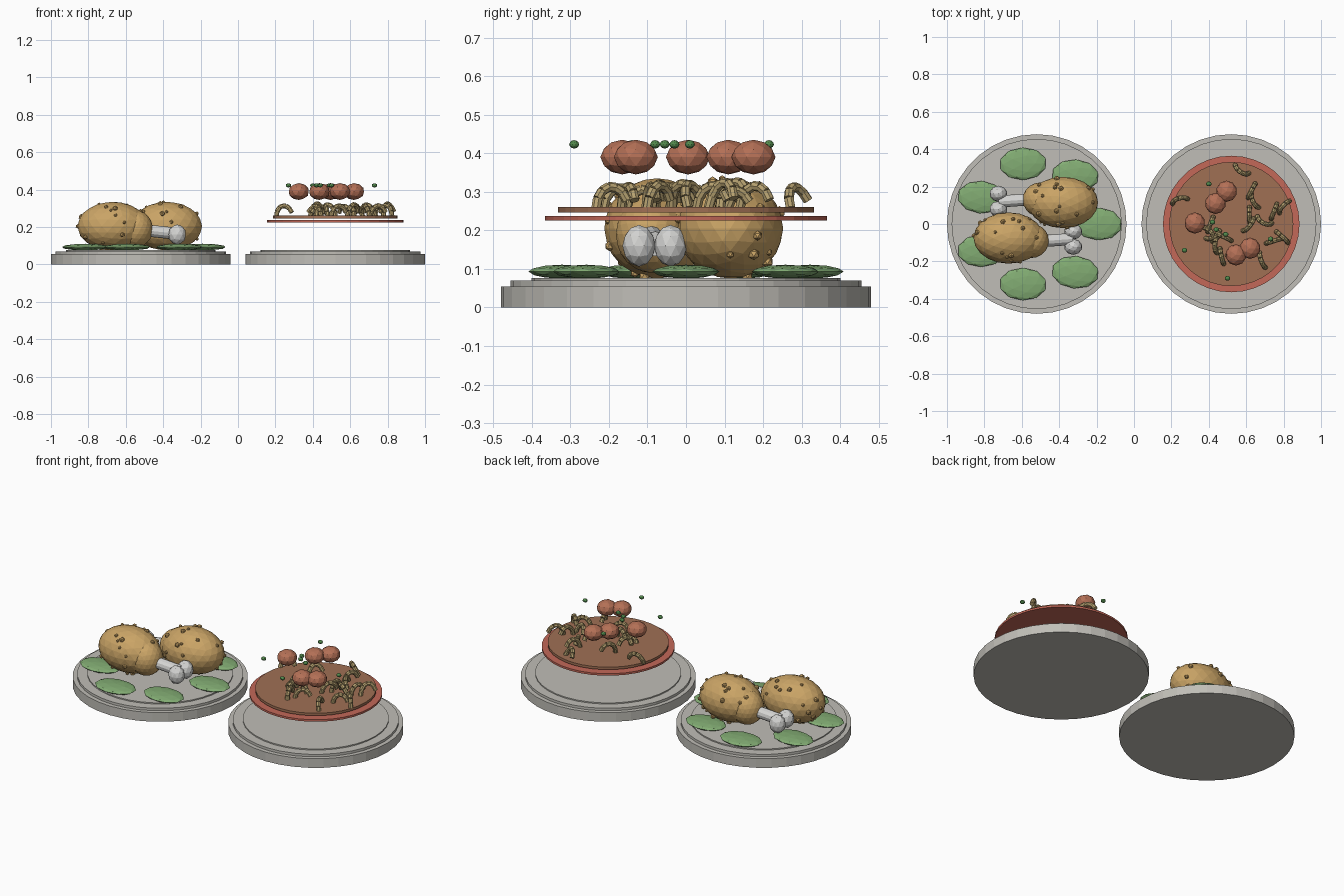
import bpy, bmesh, math, random
from mathutils import Matrix, Vector

random.seed(7)
old = bpy.data.objects.get("Cube")
if old:
    bpy.data.objects.remove(old, do_unlink=True)


def material(name, *srgb):
    lin = [((c / 255 + 0.055) / 1.055) ** 2.4 for c in srgb] + [1]
    m = bpy.data.materials.new(name)
    m.use_nodes = True
    m.diffuse_color = lin
    m.node_tree.nodes["Principled BSDF"].inputs["Base Color"].default_value = lin
    return m


STONE = material("plate grey", 192, 190, 183)
BONE = material("bone white", 212, 212, 210)
MEAT = material("roast gold", 202, 164, 102)
LEAF = material("leaf green", 130, 172, 115)
SAUCE = material("sauce red", 195, 104, 88)
BASE = material("gravy brown", 160, 112, 84)
BALL = material("meatball brown", 180, 112, 86)
PASTA = material("noodle tan", 182, 161, 112)
PEA = material("pea green", 84, 140, 78)


def finish(name, bm, mat):
    me = bpy.data.meshes.new(name)
    bm.to_mesh(me)
    bm.free()
    me.materials.append(mat)
    ob = bpy.data.objects.new(name, me)
    bpy.context.collection.objects.link(ob)
    return ob


def blob(bm, centre, radii, detail=2, turn=0):
    mat = Matrix.Translation(centre) @ Matrix.Rotation(turn, 4, "Z") @ Matrix.Diagonal((*radii, 1))
    bmesh.ops.create_icosphere(bm, subdivisions=detail, radius=1, matrix=mat)


def rod(bm, a, b, r, sides=8):
    a, b = Vector(a), Vector(b)
    d = b - a
    mat = Matrix.Translation((a + b) / 2) @ d.to_track_quat("Z", "Y").to_matrix().to_4x4()
    bmesh.ops.create_cone(bm, cap_ends=True, segments=sides, radius1=r, radius2=r,
                          depth=d.length, matrix=mat)


def disc(bm, x, r, z0, z1):
    rod(bm, (x, 0, z0), (x, 0, z1), r, 36)


# Two stepped plates
for side, x in (("right", -0.52), ("left", 0.52)):
    bm = bmesh.new()
    disc(bm, x, 0.48, 0, 0.055)
    disc(bm, x, 0.455, 0.05, 0.07)
    disc(bm, x, 0.40, 0.065, 0.077)
    finish(side + "_plate", bm, STONE)

# Ring of salad leaves
for i in range(7):
    a = i * math.tau / 7
    bm = bmesh.new()
    blob(bm, (-0.52 + 0.33 * math.cos(a), 0.33 * math.sin(a), 0.093),
         (0.127, 0.087, 0.018), 2, random.uniform(-0.1, 0.1))
    finish("leaf_%d" % (i + 1), bm, LEAF)

# Two drumsticks, the second turned half way round the first
pivot = Vector((-0.525, 0.02, 0))
for label, turn in (("front", 0), ("back", math.pi)):
    place = Matrix.Translation(pivot) @ Matrix.Rotation(turn, 4, "Z") @ Matrix.Translation(-pivot)
    centre, radii = Vector((-0.67, -0.075, 0.205)), Vector((0.188, 0.137, 0.13))

    meat = bmesh.new()
    blob(meat, centre, radii, 3)
    blob(meat, (-0.55, -0.09, 0.19), (0.095, 0.092, 0.1), 3)
    for i in range(30):
        d = Vector([random.gauss(0, 1) for k in range(3)]).normalized()
        s = random.uniform(0.009, 0.016)
        blob(meat, centre + d * radii, (s, s, s), 1)

    bone = bmesh.new()
    rod(bone, (-0.54, -0.095, 0.187), (-0.33, -0.08, 0.165), 0.032, 12)
    for y in (-0.122, -0.04):
        blob(bone, (-0.325, y, 0.16), (0.048, 0.043, 0.054), 2)

    for part, bm, mat in (("meat", meat, MEAT), ("bone", bone, BONE)):
        bmesh.ops.transform(bm, matrix=place, verts=bm.verts)
        finish(label + "_drumstick_" + part, bm, mat)

# Floating sauce layers
for name, r, z0, z1, mat in (("sauce_disc", 0.365, 0.225, 0.237, SAUCE),
                             ("gravy_disc", 0.332, 0.246, 0.261, BASE)):
    bm = bmesh.new()
    disc(bm, 0.52, r, z0, z1)
    finish(name, bm, mat)


# Segmented noodles bent into leaning arches
def noodle(name, x, y, heading):
    bm = bmesh.new()
    along = Vector((math.cos(heading), math.sin(heading), 0))
    across = Vector((-along.y, along.x, 0))
    lean = random.uniform(-0.03, 0.03)
    top = random.uniform(0.05, 0.075)
    pts = []
    for i in range(7):
        t = math.radians(5 + 25 * i)
        h = math.sin(t)
        pts.append(Vector((x, y, 0.252)) - along * 0.045 * math.cos(t)
                   + across * lean * h + Vector((0, 0, top * h)))
    for a, b in zip(pts, pts[1:]):
        rod(bm, a, b, 0.013)
    finish(name, bm, PASTA)


spots = [(0.58, 0.30, 2.5), (0.25, 0.115, 0.2), (0.41, 0.00, 1.2), (0.39, -0.06, 2.2),
         (0.42, -0.05, 0.6), (0.45, -0.11, 1.5), (0.48, -0.07, 2.7), (0.47, -0.17, 1.8),
         (0.63, 0.18, 1.1), (0.65, 0.13, 2.0), (0.62, 0.05, 1.6), (0.61, 0.00, 0.9),
         (0.75, 0.07, 1.2), (0.81, 0.09, 0.8), (0.79, -0.07, 2.4), (0.75, -0.09, 0.3),
         (0.69, -0.19, 1.9), (0.54, -0.15, 0.4), (0.70, 0.03, 2.6), (0.44, 0.12, 0.9)]
for i, (x, y, heading) in enumerate(spots):
    noodle("noodle_%d" % (i + 1), x, y, heading)

# Meatballs
for i, (x, y) in enumerate([(0.325, 0.005), (0.435, 0.11), (0.495, 0.175),
                            (0.545, -0.165), (0.62, -0.13)]):
    bm = bmesh.new()
    blob(bm, (x, y, 0.39), (0.056, 0.057, 0.045), 2)
    finish("meatball_%d" % (i + 1), bm, BALL)

# Scattered peas
for i, (x, y) in enumerate([(0.5, -0.29), (0.4, 0.215), (0.27, -0.14), (0.73, -0.08),
                            (0.49, -0.055), (0.44, -0.03), (0.42, 0.01)]):
    bm = bmesh.new()
    blob(bm, (x, y, 0.423), (0.015, 0.013, 0.011), 2)
    finish("pea_%d" % (i + 1), bm, PEA)
